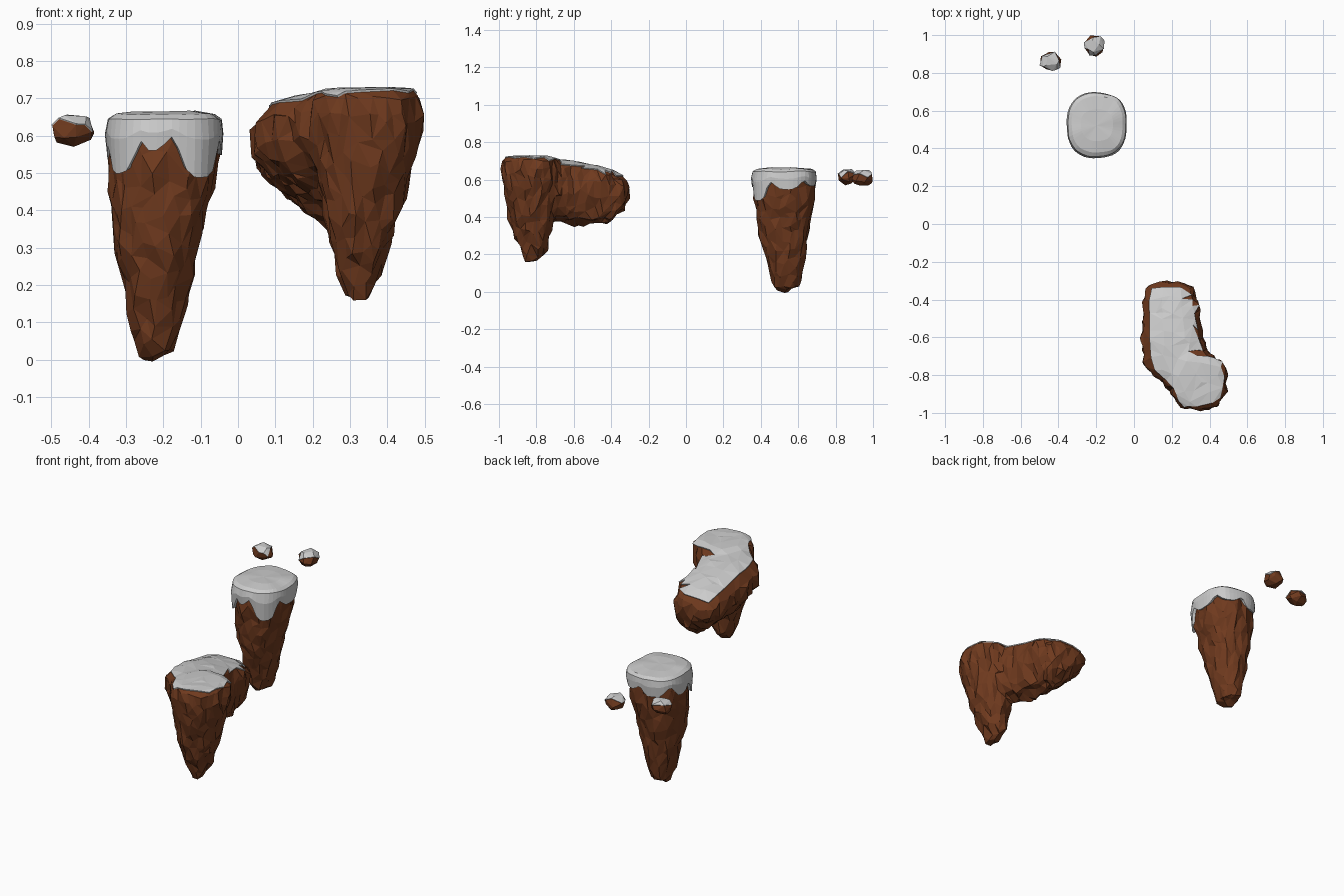
import bpy, bmesh, math, random
from mathutils import Vector, noise

if "Cube" in bpy.data.objects:
    bpy.data.objects.remove(bpy.data.objects["Cube"])

random.seed(4)


def material(name, rgb):
    m = bpy.data.materials.new(name)
    m.diffuse_color = (*rgb, 1)
    m.use_nodes = True
    m.node_tree.nodes["Principled BSDF"].inputs["Base Color"].default_value = m.diffuse_color
    return m


ROCK = material("brown_rock", (0.16, 0.042, 0.013))
SNOW = material("pale_snow", (0.62, 0.62, 0.62))


def add_object(name, bm, mat):
    bmesh.ops.recalc_face_normals(bm, faces=bm.faces)
    me = bpy.data.meshes.new(name)
    bm.to_mesh(me)
    bm.free()
    me.materials.append(mat)
    ob = bpy.data.objects.new(name, me)
    bpy.context.collection.objects.link(ob)
    return ob


def loft(bm, rings, caps=None):
    """Skin closed rings; ends are flat, or fan to the given centre points."""
    loops = [[bm.verts.new(p) for p in r] for r in rings]
    n = len(loops[0])
    for a, b in zip(loops, loops[1:]):
        for i in range(n):
            j = (i + 1) % n
            bm.faces.new((a[i], a[j], b[j], b[i]))
    for k, end in enumerate((loops[0], loops[-1])):
        if caps:
            c = bm.verts.new(caps[k])
            for i in range(n):
                bm.faces.new((end[i], end[(i + 1) % n], c))
        else:
            bm.faces.new(end)


def oval(x0, x1, y0, y1, z, power=2.4, n=24):
    pts = []
    for i in range(n):
        a = 2 * math.pi * i / n
        c, s = math.cos(a), math.sin(a)
        r = (abs(c) ** power + abs(s) ** power) ** (-1 / power)
        pts.append(((x0 + x1) / 2 + r * c * (x1 - x0) / 2,
                    (y0 + y1) / 2 + r * s * (y1 - y0) / 2, z))
    return pts


def bake(ob):
    dg = bpy.context.evaluated_depsgraph_get()
    me = bpy.data.meshes.new_from_object(ob.evaluated_get(dg))
    ob.modifiers.clear()
    ob.data = me


def weather(ob, amount, top, ratio):
    """Fuse the parts, roughen the sides with upright ridges, reduce to facets."""
    m = ob.modifiers.new("fuse", "REMESH")
    m.mode, m.voxel_size = "VOXEL", 0.014
    bake(ob)
    normals = [v.normal.copy() for v in ob.data.vertices]
    for v, nrm in zip(ob.data.vertices, normals):
        q = Vector((v.co.x * 22, v.co.y * 22, v.co.z * 9))
        d = noise.noise(q) + 0.5 * noise.noise(q * 2.1)
        side = 0.25 if nrm.z > 0.5 and v.co.z > top else 1
        v.co += nrm * d * amount * side
    m = ob.modifiers.new("facets", "DECIMATE")
    m.ratio = ratio
    bake(ob)
    ob.data.polygons.foreach_set("use_smooth", [False] * len(ob.data.polygons))


def snow_from(ob, name, lift, steep, low):
    """Lift a thin patch of snow off the faces of a rock that look upwards."""
    bm = bmesh.new()
    bm.from_mesh(ob.data)
    bare = [f for f in bm.faces if f.normal.z < steep or f.calc_center_median().z < low]
    bmesh.ops.delete(bm, geom=bare, context="FACES")
    me = add_object(name, bm, SNOW)
    me.data.materials.clear()
    me.data.materials.append(SNOW)
    m = me.modifiers.new("depth", "SOLIDIFY")
    m.thickness, m.offset = lift, 1
    return me


# Tall tapering island: x range, y range, height
bm = bmesh.new()
loft(bm, [oval(*r) for r in (
    (-0.255, -0.215, 0.50, 0.55, 0.002), (-0.27, -0.17, 0.47, 0.605, 0.03),
    (-0.29, -0.155, 0.455, 0.62, 0.08), (-0.305, -0.13, 0.42, 0.635, 0.2),
    (-0.325, -0.105, 0.395, 0.655, 0.3), (-0.338, -0.085, 0.38, 0.67, 0.4),
    (-0.345, -0.055, 0.37, 0.685, 0.5), (-0.345, -0.05, 0.365, 0.69, 0.6),
    (-0.325, -0.07, 0.385, 0.67, 0.645))])
tall = add_object("tall_island_rock", bm, ROCK)
weather(tall, 0.014, 0.6, 0.07)

# Snow cap with a dripping rim: angle, drop and half width of each drip
drips = ((-138, 0.10, 20), (-52, 0.11, 22), (-100, 0.04, 12), (5, 0.05, 25),
         (60, 0.03, 20), (115, 0.05, 22), (175, 0.06, 20))
n = 48
rim, mid = [], []
for i, p in enumerate(oval(-0.355, -0.04, 0.35, 0.697, 0.6, 2.6, n)):
    a = 360 * i / n
    drop = 0
    for da, depth, width in drips:
        gap = abs((a - da + 180) % 360 - 180)
        drop = max(drop, depth * math.exp(-(gap / width) ** 4))
    k = 0.99 - drop * 0.3
    rim.append((-0.198 + (p[0] + 0.198) * k, 0.524 + (p[1] - 0.524) * k, 0.598 - drop))
    mid.append((p[0], p[1], 0.618 - drop * 0.25))
bm = bmesh.new()
loft(bm, [rim, mid,
          oval(-0.349, -0.044, 0.36, 0.692, 0.643, 2.6, n),
          oval(-0.33, -0.06, 0.38, 0.675, 0.656, 2.6, n),
          oval(-0.28, -0.11, 0.44, 0.61, 0.664, 2.4, n)],
     ((-0.2, 0.52, 0.58), (-0.2, 0.52, 0.664)))
cap = add_object("tall_island_snow", bm, SNOW)
for v in cap.data.vertices:
    v.co += 0.005 * noise.noise_vector(v.co * 14)

# Long island: a spike with an arm running back from it
bm = bmesh.new()
loft(bm, [oval(*r) for r in (
    (0.295, 0.35, -0.86, -0.80, 0.167), (0.265, 0.375, -0.885, -0.745, 0.22),
    (0.25, 0.405, -0.92, -0.73, 0.3), (0.225, 0.45, -0.955, -0.7, 0.45),
    (0.20, 0.485, -0.98, -0.69, 0.58), (0.19, 0.495, -0.99, -0.68, 0.66),
    (0.20, 0.485, -0.98, -0.69, 0.71), (0.25, 0.46, -0.94, -0.73, 0.722))])
section = ((0, 0.55), (0, 0.78), (0.12, 0.93), (0.35, 1), (0.7, 1), (0.93, 0.94),
           (1, 0.75), (1, 0.45), (0.87, 0.1), (0.62, 0), (0.4, 0.17), (0.15, 0.36))
arm = ((-0.88, 0.19, 0.42, 0.46, 0.715), (-0.76, 0.06, 0.42, 0.40, 0.71),
       (-0.62, 0.04, 0.37, 0.355, 0.697), (-0.50, 0.05, 0.345, 0.36, 0.675),
       (-0.40, 0.045, 0.335, 0.37, 0.65), (-0.34, 0.07, 0.31, 0.43, 0.62),
       (-0.305, 0.12, 0.23, 0.5, 0.585))
loft(bm, [[(x0 + u * (x1 - x0), y, z0 + v * (z1 - z0)) for u, v in section]
          for y, x0, x1, z0, z1 in arm])
long_rock = add_object("long_island_rock", bm, ROCK)
weather(long_rock, 0.015, 0.58, 0.08)
snow_from(long_rock, "long_island_snow", 0.006, 0.82, 0.6)

# Two small floating stones
for name, c, size in (("left_stone", (-0.443, 0.86, 0.613), (0.057, 0.05, 0.04)),
                      ("back_stone", (-0.207, 0.945, 0.608), (0.052, 0.055, 0.042))):
    bm = bmesh.new()
    bmesh.ops.create_icosphere(bm, subdivisions=3, radius=1)
    for v in bm.verts:
        d = noise.noise(v.co * 1.5 + Vector(c) * 9) * 0.16
        v.co = Vector([c[k] + v.co[k] * size[k] * (1 + d) for k in range(3)])
    stone = add_object(name, bm, ROCK)
    m = stone.modifiers.new("facets", "DECIMATE")
    m.ratio = 0.14
    bake(stone)
    snow_from(stone, name + "_snow", 0.004, 0.45, c[2])
